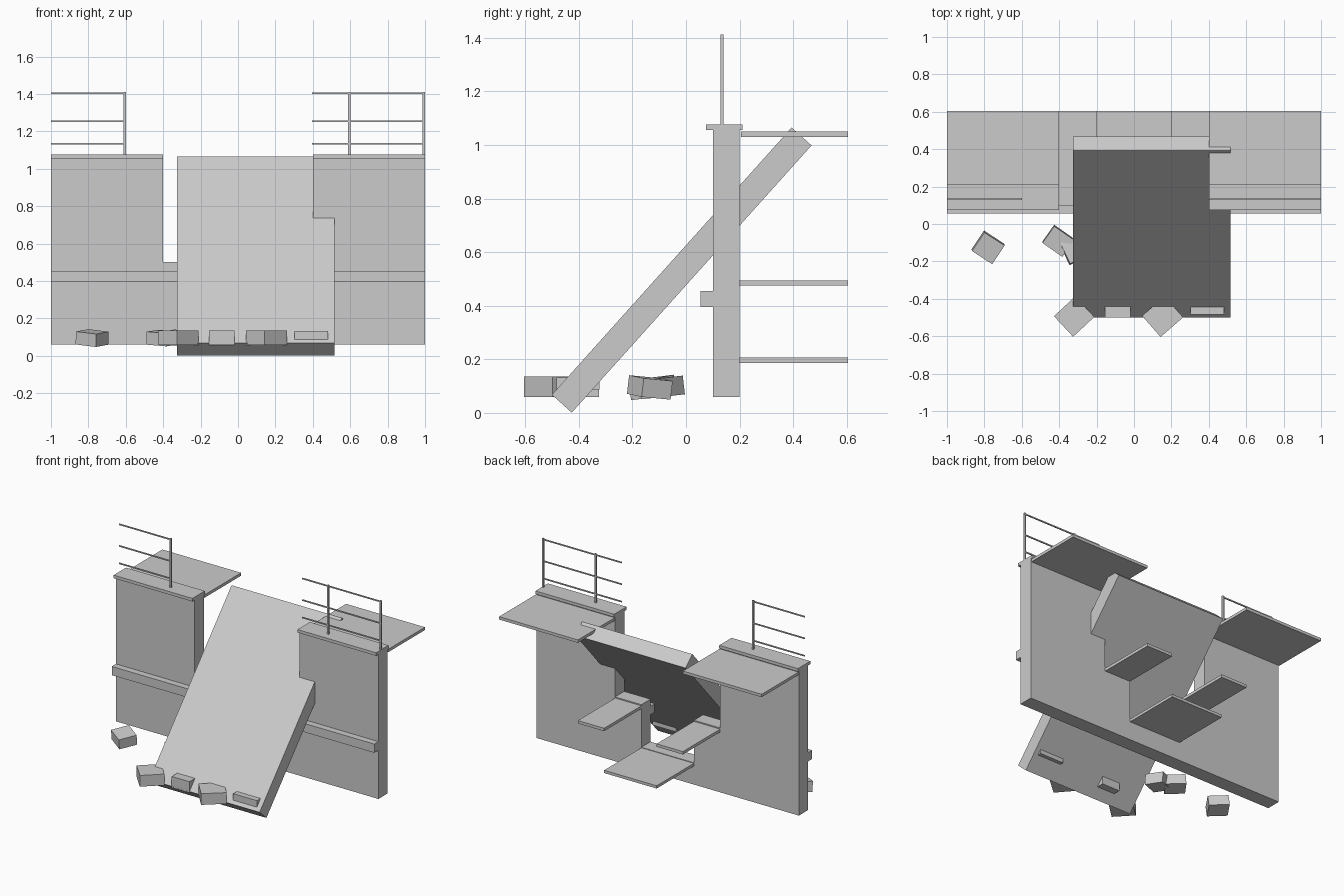
import bpy, bmesh, math
from mathutils import Matrix, Vector, Euler

if "Cube" in bpy.data.objects:
    bpy.data.objects.remove(bpy.data.objects["Cube"])

stone = bpy.data.materials.new("stone grey")
stone.diffuse_color = (0.6, 0.6, 0.6, 1)
stone.use_nodes = True
stone.node_tree.nodes["Principled BSDF"].inputs["Base Color"].default_value = stone.diffuse_color


def finish(name, bm):
    bmesh.ops.recalc_face_normals(bm, faces=bm.faces[:])
    me = bpy.data.meshes.new(name)
    bm.to_mesh(me)
    bm.free()
    me.materials.append(stone)
    ob = bpy.data.objects.new(name, me)
    bpy.context.collection.objects.link(ob)
    return ob


def block(name, centre, size, rot=(0, 0, 0)):
    bm = bmesh.new()
    bmesh.ops.create_cube(bm, size=1)
    ob = finish(name, bm)
    ob.data.transform(Matrix.Diagonal((*size, 1)))
    ob.location = centre
    ob.rotation_euler = [math.radians(a) for a in rot]
    return ob


def span(name, x, y, z):
    return block(name, [sum(r) / 2 for r in (x, y, z)], [r[1] - r[0] for r in (x, y, z)])


# Wall with a stepped breach, extruded from its front outline
outline = [(-1, .06), (-1, 1.055), (-.4, 1.055), (-.4, .503), (-.2, .503), (-.2, .21),
           (.2, .21), (.2, .503), (.4, .503), (.4, 1.055), (1, 1.055), (1, .06)]
bm = bmesh.new()
face = bm.faces.new([bm.verts.new((x, .1, z)) for x, z in outline])
ext = bmesh.ops.extrude_face_region(bm, geom=[face])
bmesh.ops.translate(bm, vec=(0, .1, 0), verts=[v for v in ext["geom"] if isinstance(v, bmesh.types.BMVert)])
finish("breached_wall", bm)

# Caps, ledges and walkway floors on both sides of the breach
for side, s in (("left", -1), ("right", 1)):
    def sx(a, b):
        return tuple(sorted((s * a, s * b)))
    span(side + "_wall_cap", sx(.4, 1), (.075, .21), (1.055, 1.076))
    span(side + "_ledge", sx(.2, 1), (.055, .1), (.395, .455))
    span(side + "_top_floor", sx(.4, 1), (.205, .605), (1.03, 1.05))
    span(side + "_middle_floor", sx(.2, .4), (.2, .605), (.475, .495))
span("lower_floor", (-.2, .2), (.2, .605), (.187, .206))

# Railings: three rails and their posts
for side, x, posts in (("left", (-1, -.6), (-.605,)), ("right", (.395, 1), (.595, .993))):
    for z in (1.135, 1.255, 1.404):
        span(side + "_rail", x, (.131, .138), (z - .004, z + .004))
    for px in posts:
        span(side + "_rail_post", (px - .006, px + .006), (.128, .14), (1.07, 1.412))

# Fallen slab leaning through the breach
block("leaning_slab", (.095, -.016, .533), (.84, 1.34, .1), (48.1, 0, 0))

# Rubble around the foot of the slab
rubble = [((-.78, -.125, .095), (.13, .12, .07), (6, 6, -33)),
          ((-.405, -.09, .095), (.13, .11, .07), (5, 4, -35)),
          ((-.31, -.135, .095), (.13, .12, .07), (-5, 5, 25)),
          ((-.32, -.495, .097), (.155, .15, .077), (0, 0, 43)),
          ((-.087, -.413, .097), (.135, .175, .077), (0, 0, 0)),
          ((.153, -.495, .097), (.16, .15, .077), (0, 0, 41)),
          ((.392, -.403, .11), (.18, .16, .045), (0, 0, 0))]
for centre, size, rot in rubble:
    block("rubble_block", centre, size, rot)
